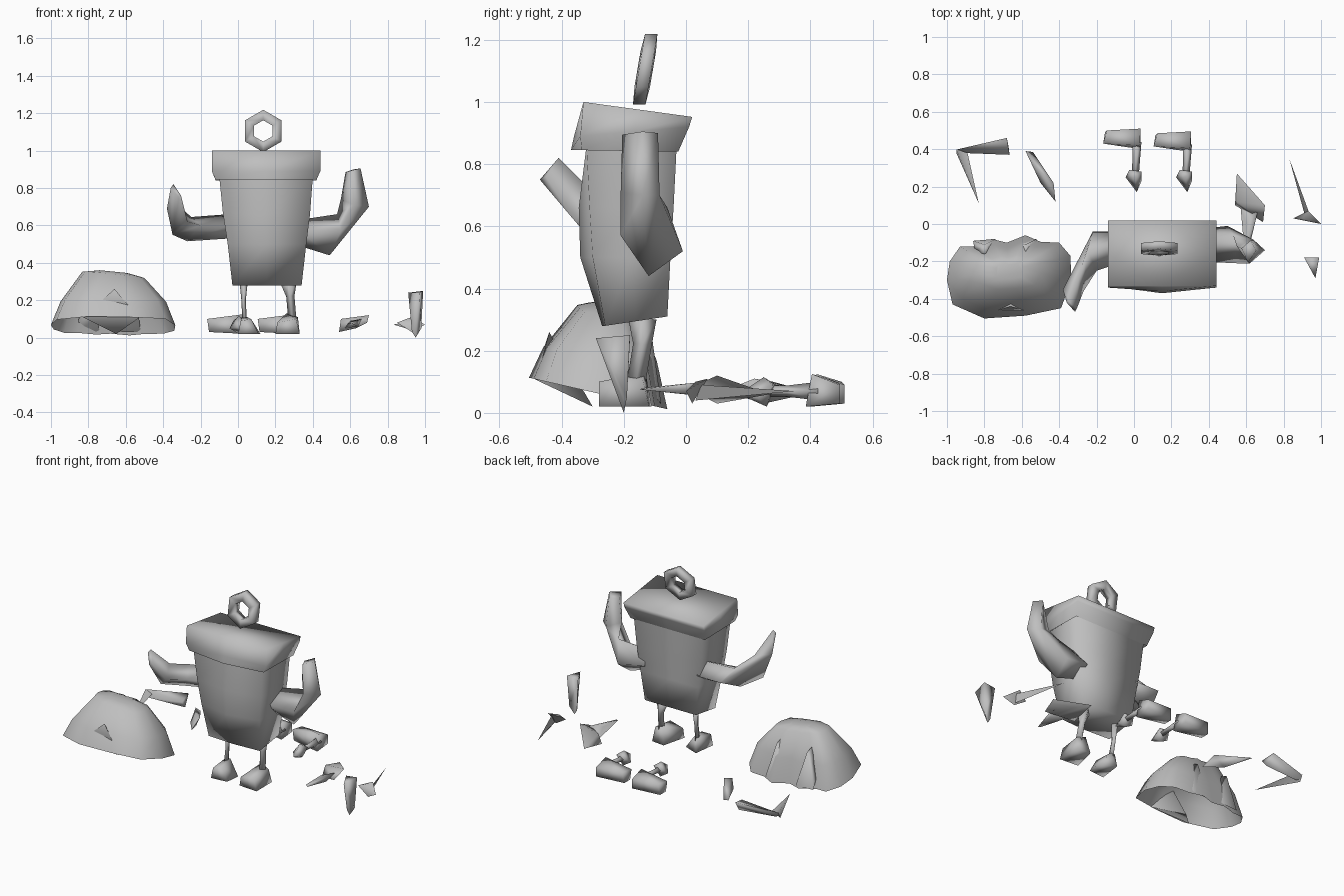
import bpy, bmesh, math
from mathutils import Vector

grey = bpy.data.materials.new("plain grey")
grey.diffuse_color = (0.52, 0.52, 0.52, 1)


def finish(name, bm, angle=120):
    bmesh.ops.recalc_face_normals(bm, faces=bm.faces[:])
    me = bpy.data.meshes.new(name)
    bm.to_mesh(me)
    bm.free()
    me.materials.append(grey)
    ob = bpy.data.objects.new(name, me)
    bpy.context.collection.objects.link(ob)
    bpy.ops.object.select_all(action='DESELECT')
    ob.select_set(True)
    bpy.context.view_layer.objects.active = ob
    bpy.ops.object.shade_smooth_by_angle(angle=math.radians(angle))
    return ob


def loft(name, rings, cap_start=True, cap_end=True, closed=False, angle=120):
    """Skin a list of equal-length point rings."""
    bm = bmesh.new()
    vs = [[bm.verts.new(p) for p in r] for r in rings]
    n = len(rings[0])
    pairs = list(zip(vs, vs[1:])) + ([(vs[-1], vs[0])] if closed else [])
    for a, b in pairs:
        for i in range(n):
            j = (i + 1) % n
            bm.faces.new((a[i], a[j], b[j], b[i]))
    if cap_start and not closed:
        bm.faces.new(vs[0])
    if cap_end and not closed:
        bm.faces.new(vs[-1])
    return finish(name, bm, angle)


def limb(name, path, sides=4, ref=(0, 1, 0)):
    """Tube along (x, y, z, half width along ref, half width across)."""
    pts = [Vector(p[:3]) for p in path]
    rings = []
    for i, p in enumerate(path):
        t = (pts[min(i + 1, len(pts) - 1)] - pts[max(i - 1, 0)]).normalized()
        u = Vector(ref)
        u = (u - t * u.dot(t)).normalized()
        v = t.cross(u)
        rings.append([pts[i] + u * p[3] * math.cos(k * math.tau / sides)
                      + v * p[4] * math.sin(k * math.tau / sides) for k in range(sides)])
    return loft(name, rings)


def hull(name, pts):
    bm = bmesh.new()
    for p in pts:
        bm.verts.new(p)
    bmesh.ops.convex_hull(bm, input=bm.verts[:])
    return finish(name, bm, 100)


def box_ring(x0, x1, yf, yb, zf, zb, bulge=0.0):
    """Eight-point rectangle, tilted front to back, with a pushed-out front."""
    xm, ym, zm = (x0 + x1) / 2, (yf + yb) / 2, (zf + zb) / 2
    return [(x0, yf, zf), (xm, yf - bulge, zf), (x1, yf, zf), (x1, ym, zm),
            (x1, yb, zb), (xm, yb, zb), (x0, yb, zb), (x0, ym, zm)]


# tapered bin body
loft("bin_body", [
    box_ring(-0.03, 0.34, -0.26, -0.06, 0.28, 0.31, 0.01),
    box_ring(-0.055, 0.365, -0.30, -0.05, 0.50, 0.50, 0.04),
    box_ring(-0.08, 0.385, -0.31, -0.04, 0.66, 0.66, 0.035),
    box_ring(-0.10, 0.40, -0.32, -0.03, 0.86, 0.86, -0.01)], cap_end=False)

# overhanging lid, open underneath
loft("bin_lid", [
    box_ring(-0.12, 0.42, -0.335, -0.025, 0.845, 0.84, 0.035),
    box_ring(-0.14, 0.44, -0.34, 0.01, 0.89, 0.92, 0.02),
    box_ring(-0.14, 0.44, -0.33, 0.02, 1.00, 0.952, 0.0)], cap_start=False)

# ring handle, leaning back
rings = []
for k in range(6):
    a = math.radians(-90 + 60 * k)
    sec = []
    for r, d in ((0.113, -0.02), (0.113, 0.02), (0.057, 0.025), (0.057, -0.025)):
        z = 1.105 + r * math.sin(a)
        sec.append((0.135 + r * math.cos(a), -0.132 + 0.17 * (z - 1.1) + d, z))
    rings.append(sec)
loft("lid_handle", rings, closed=True)

# raised four-sided arms: shoulder, elbow, forearm, hand (under, outer, upper, inner)
loft("left_arm", [
    [(-0.05, -0.12, 0.53), (-0.05, -0.04, 0.58), (-0.05, -0.10, 0.66), (-0.05, -0.20, 0.60)],
    [(-0.27, -0.18, 0.515), (-0.22, -0.04, 0.58), (-0.25, -0.14, 0.645), (-0.20, -0.25, 0.60)],
    [(-0.35, -0.30, 0.55), (-0.38, -0.35, 0.69), (-0.30, -0.28, 0.69), (-0.27, -0.36, 0.62)],
    [(-0.315, -0.47, 0.75), (-0.36, -0.42, 0.80), (-0.345, -0.41, 0.82), (-0.305, -0.45, 0.76)]])
loft("right_arm", [
    [(0.33, -0.12, 0.49), (0.33, -0.03, 0.55), (0.33, -0.09, 0.63), (0.33, -0.20, 0.57)],
    [(0.49, -0.12, 0.44), (0.50, -0.01, 0.52), (0.53, -0.06, 0.66), (0.55, -0.21, 0.57)],
    [(0.70, -0.14, 0.70), (0.64, -0.085, 0.70), (0.55, -0.12, 0.74), (0.62, -0.21, 0.71)],
    [(0.655, -0.14, 0.905), (0.62, -0.09, 0.90), (0.575, -0.13, 0.885), (0.61, -0.205, 0.895)]])

# standing legs and feet
limb("left_leg", [(0.03, -0.14, 0.30, 0.03, 0.022), (0.03, -0.15, 0.20, 0.02, 0.012),
                  (0.035, -0.17, 0.09, 0.025, 0.012)])
limb("right_leg", [(0.27, -0.14, 0.30, 0.045, 0.045), (0.28, -0.14, 0.22, 0.03, 0.022),
                   (0.29, -0.16, 0.10, 0.03, 0.022)])
hull("left_foot", [(0.0, -0.28, 0.02), (0.11, -0.27, 0.02), (0.12, -0.17, 0.02), (0.02, -0.13, 0.02),
                   (0.015, -0.28, 0.09), (0.07, -0.26, 0.10), (0.05, -0.15, 0.11), (0.02, -0.15, 0.11)])
hull("right_foot", [(0.20, -0.27, 0.02), (0.33, -0.28, 0.02), (0.33, -0.12, 0.02), (0.24, -0.11, 0.02),
                    (0.21, -0.27, 0.08), (0.31, -0.28, 0.10), (0.32, -0.14, 0.11), (0.26, -0.13, 0.13)])

# two loose legs lying behind, each with a boot, shin and knee knob
for name, x, dy in (("left", 0.015, 0.0), ("right", 0.285, -0.015)):
    s = x - 0.19
    hull(name + "_loose_boot", [
        (s + 0.02, 0.43 + dy, 0.03), (s + 0.02, 0.49 + dy, 0.03), (x + 0.02, 0.40 + dy, 0.02),
        (x + 0.02, 0.51 + dy, 0.03), (s + 0.01, 0.43 + dy, 0.10), (s + 0.03, 0.50 + dy, 0.10),
        (x + 0.015, 0.42 + dy, 0.125), (x + 0.02, 0.51 + dy, 0.09)])
    limb(name + "_loose_shin", [(x, 0.44 + dy, 0.07, 0.025, 0.03), (x - 0.003, 0.34 + dy, 0.07, 0.02, 0.018),
                                (x - 0.01, 0.25 + dy, 0.07, 0.02, 0.02)], 4, (1, 0, 0))
    hull(name + "_loose_knee", [
        (x - 0.06, 0.25, 0.05), (x - 0.04, 0.29, 0.09), (x + 0.025, 0.28, 0.09), (x + 0.025, 0.23, 0.05),
        (x - 0.01, 0.26, 0.02), (x - 0.01, 0.25, 0.115), (x, 0.17, 0.06)])

# hollow mound: front rim raised, back lightly pleated
rim = [(-1.0, -0.30), (-0.97, -0.43), (-0.80, -0.505), (-0.58, -0.49), (-0.39, -0.45),
       (-0.335, -0.30), (-0.34, -0.17), (-0.40, -0.10), (-0.50, -0.095), (-0.58, -0.06), (-0.68, -0.10),
       (-0.76, -0.08), (-0.86, -0.12), (-0.93, -0.12), (-0.985, -0.20)]


def mound_ring(sx, sy, cy, height, tilt):
    out = []
    for x, y in rim:
        px = -0.665 + (x + 0.665) * sx
        z = height + tilt * (-0.28 - y) / 0.22 - 0.10 * (px + 0.665) * (sx < 0.8)
        out.append((px, cy + (y + 0.28) * sy, z))
    return out


loft("mound_shell", [mound_ring(1, 1, -0.28, 0.062, 0.05), mound_ring(0.85, 0.82, -0.275, 0.19, 0.02),
                     mound_ring(0.50, 0.42, -0.255, 0.335, 0.005),
                     mound_ring(0.22, 0.2, -0.25, 0.353, 0.0)], cap_start=False)
# fold tucked under the front rim, with its point showing on the front
hull("mound_front_fold", [(-0.83, -0.49, 0.11), (-0.66, -0.44, 0.26), (-0.53, -0.48, 0.105),
                          (-0.65, -0.30, 0.02)])
# folds hanging at the back
for i, x in enumerate((-0.80, -0.58)):
    hull("mound_fold_%d" % (i + 1), [(x - 0.06, -0.09, 0.03), (x + 0.06, -0.08, 0.03), (x + 0.05, -0.15, 0.11),
                                     (x - 0.05, -0.15, 0.11), (x, -0.11, 0.25), (x, -0.16, 0.27)])

# scattered peel pieces behind the mound
hull("peel_wide_end", [(-0.95, 0.39, 0.07), (-0.94, 0.40, 0.09), (-0.68, 0.46, 0.11), (-0.665, 0.37, 0.09),
                       (-0.67, 0.41, 0.04), (-0.92, 0.38, 0.05)])
hull("peel_spike", [(-0.95, 0.40, 0.09), (-0.95, 0.38, 0.05), (-0.89, 0.38, 0.08), (-0.83, 0.11, 0.07)])
hull("peel_leaf", [(-0.58, 0.39, 0.07), (-0.54, 0.385, 0.06), (-0.43, 0.22, 0.11), (-0.42, 0.12, 0.07),
                   (-0.50, 0.22, 0.06), (-0.48, 0.25, 0.03), (-0.50, 0.28, 0.10)])

# scattered scraps on the right
hull("scrap_blade", [(0.55, 0.27, 0.06), (0.70, 0.10, 0.12), (0.69, 0.01, 0.08), (0.63, 0.06, 0.05),
                     (0.54, 0.10, 0.03), (0.55, 0.12, 0.10)])
hull("scrap_handle", [(0.57, 0.09, 0.05), (0.66, 0.06, 0.10), (0.64, 0.0, 0.06), (0.60, 0.0, 0.09),
                      (0.61, -0.15, 0.075), (0.59, -0.14, 0.08)])
hull("scrap_spike", [(0.83, 0.35, 0.07), (0.91, 0.06, 0.06), (0.94, 0.05, 0.09), (0.93, 0.03, 0.04)])
hull("scrap_spike_base", [(0.85, 0.03, 0.08), (0.93, 0.07, 0.11), (1.0, 0.0, 0.07), (0.93, 0.02, 0.03),
                          (0.90, 0.03, 0.10)])
hull("scrap_upright", [(0.91, -0.18, 0.24), (0.99, -0.18, 0.25), (0.97, -0.29, 0.24), (0.93, -0.20, 0.03),
                       (0.98, -0.19, 0.05), (0.95, -0.20, 0.0)])
